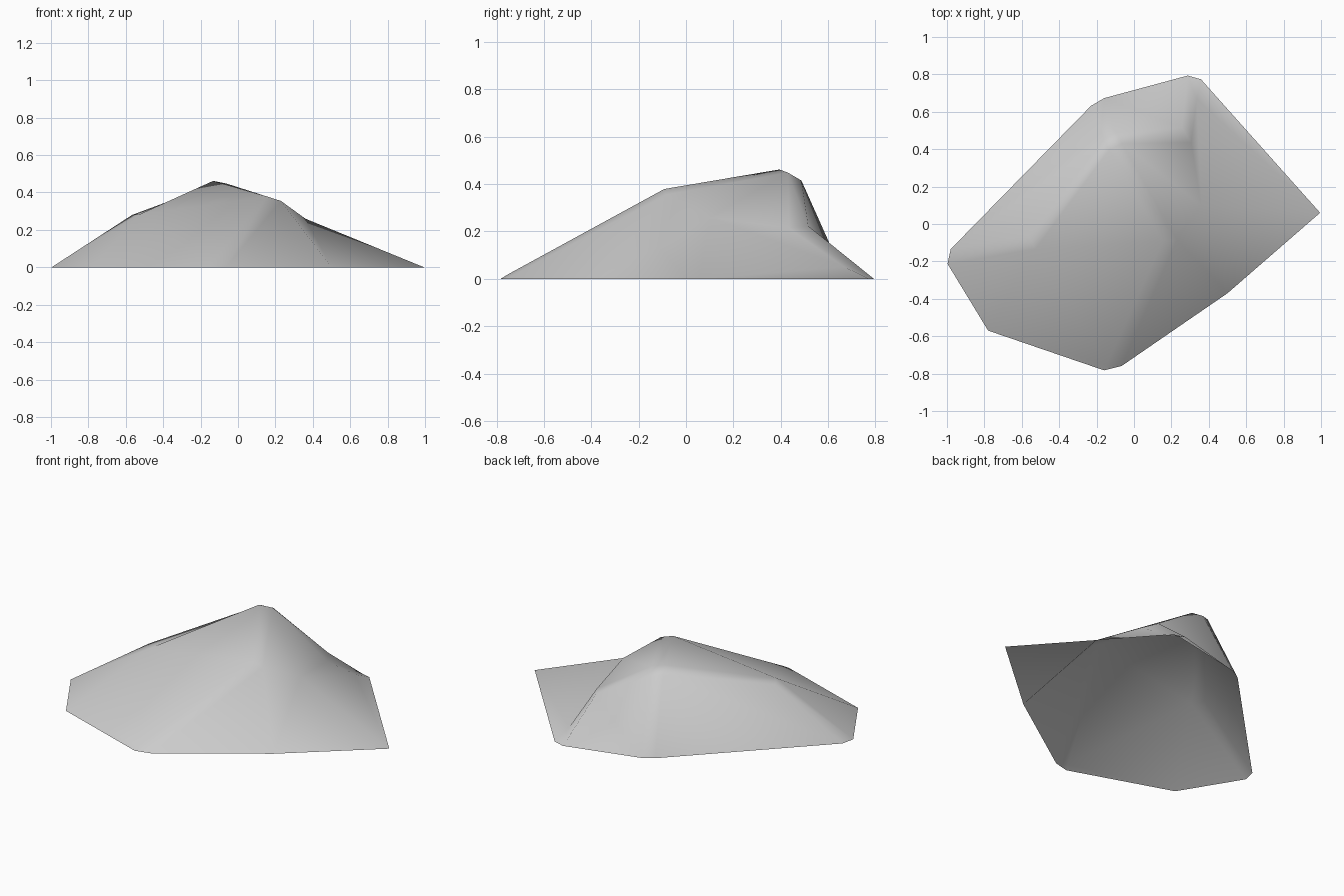
import bpy
import bmesh

cube = bpy.data.objects.get("Cube")
if cube:
    bpy.data.objects.remove(cube, do_unlink=True)

# Stone colour
stone = bpy.data.materials.new("grey_stone")
stone.use_nodes = True
colour = (0.6, 0.6, 0.6, 1)
stone.diffuse_color = colour
bsdf = next(n for n in stone.node_tree.nodes if n.type == "BSDF_PRINCIPLED")
bsdf.inputs["Base Color"].default_value = colour
bsdf.inputs["Roughness"].default_value = 0.9

# Corners of the rock: ground outline first, then the crest
corners = {
    "west": (-1.02, -0.175, 0), "north_west": (-0.2, 0.662, 0),
    "north": (0.33, 0.805, 0), "east": (0.995, 0.06, 0),
    "south_east": (0.5, -0.37, 0), "south": (-0.12, -0.796, 0),
    "south_west": (-0.78, -0.57, 0),
    "peak": (-0.13, 0.47, 0.48), "shoulder": (0.2, -0.09, 0.385),
    "west_crest": (-0.55, -0.1, 0.297), "north_crest": (0.29, 0.48, 0.225),
    "dip": (0.36, 0.1, 0.26),
}

# Facets, open underneath
facets = [
    "west west_crest peak north_west", "north_west peak north_crest north",
    "south_west west_crest west", "south_west south west_crest",
    "west_crest south shoulder", "west_crest shoulder peak",
    "south south_east shoulder", "south_east dip shoulder",
    "south_east east dip", "east north dip", "north north_crest dip",
    "north_crest peak dip", "peak shoulder dip",
]

# Worn ridges, softened with a narrow bevel
ridges = [
    "west west_crest", "west_crest peak", "peak north_west",
    "peak north_crest", "north_crest north", "peak shoulder", "shoulder south",
]

bm = bmesh.new()
verts = {name: bm.verts.new(co) for name, co in corners.items()}
for facet in facets:
    bm.faces.new([verts[n] for n in facet.split()])
bmesh.ops.recalc_face_normals(bm, faces=bm.faces)
if sum(f.normal.z for f in bm.faces) < 0:
    bmesh.ops.reverse_faces(bm, faces=bm.faces)
ridge_edges = [bm.edges.get([verts[n] for n in r.split()]) for r in ridges]
bmesh.ops.bevel(bm, geom=ridge_edges, offset=0.042, offset_type="OFFSET",
                segments=1, profile=0.5, affect="EDGES", clamp_overlap=True)
for v in bm.verts:
    v.co.z = max(v.co.z, 0)
for f in bm.faces:
    f.smooth = True

mesh = bpy.data.meshes.new("rock_mound")
bm.to_mesh(mesh)
bm.free()
mesh.materials.append(stone)
rock = bpy.data.objects.new("rock_mound", mesh)
bpy.context.collection.objects.link(rock)
